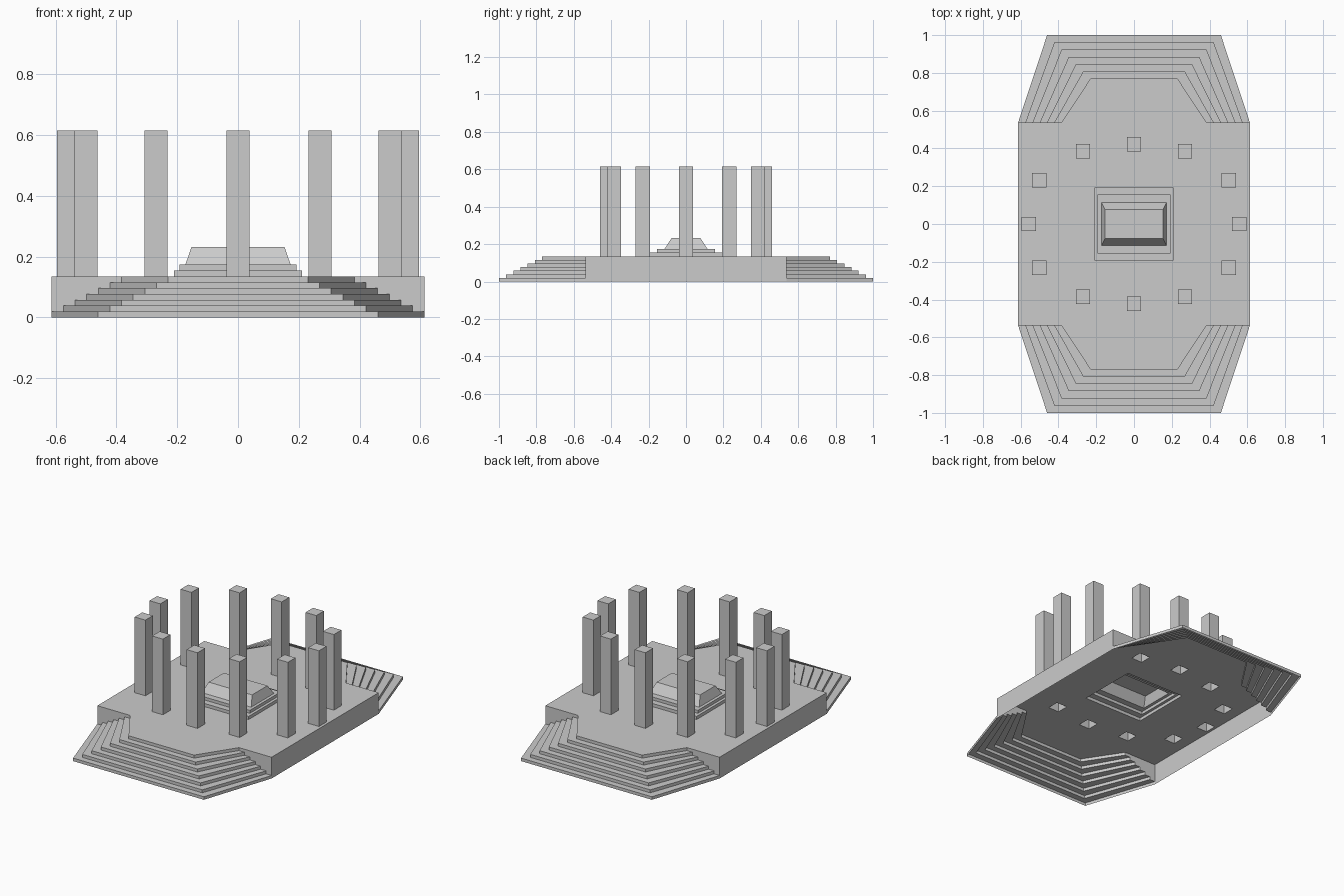
import bpy, bmesh

if "Cube" in bpy.data.objects:
    bpy.data.objects.remove(bpy.data.objects["Cube"])

DECK_X, DECK_Y, DECK_Z = 0.613, 0.538, 0.135
STEPS = 7
RISE, RUN = DECK_Z / STEPS, 0.0383


def finish(bm, name):
    bmesh.ops.remove_doubles(bm, verts=bm.verts, dist=1e-5)
    bmesh.ops.recalc_face_normals(bm, faces=bm.faces)
    mesh = bpy.data.meshes.new(name)
    bm.to_mesh(mesh)
    bm.free()
    obj = bpy.data.objects.new(name, mesh)
    bpy.context.collection.objects.link(obj)
    return obj


def loft(bm, rings, closed):
    """Join successive point rows with quads; return the last row."""
    rows = [[bm.verts.new(p) for p in r] for r in rings]
    for a, b in zip(rows, rows[1:]):
        n = len(a)
        for i in range(n if closed else n - 1):
            j = (i + 1) % n
            bm.faces.new((a[i], a[j], b[j], b[i]))
    return rows[-1]


def rect(cx, cy, hx, hy, z):
    return [(cx - hx, cy - hy, z), (cx + hx, cy - hy, z),
            (cx + hx, cy + hy, z), (cx - hx, cy + hy, z)]


def hollow_tower(name, rings):
    """Stack of rectangles, closed on top and open below."""
    bm = bmesh.new()
    bm.faces.new(loft(bm, rings, True))
    finish(bm, name)


def step_line(i, side, z):
    """Three-sided outline of step i, at the front (-1) or back (+1)."""
    d = RUN * i
    xo, xi, yo = DECK_X - d, 0.46 - d, 1.0 - d
    return [(-xo, side * DECK_Y, z), (-xi, side * yo, z),
            (xi, side * yo, z), (xo, side * DECK_Y, z)]


# pillar positions: four-way mirrored ring of twelve
pillars = sorted({(sx * x, sy * y)
                  for x, y in [(0, .423), (.27, .385), (.501, .231), (.558, 0)]
                  for sx in (1, -1) for sy in (1, -1)})
P = 0.038

# deck top, open under the pillars and the altar
bm = bmesh.new()
last = STEPS - 1
outline = ([(-DECK_X, -DECK_Y, DECK_Z)] + step_line(last, -1, DECK_Z)
           + [(DECK_X, -DECK_Y, DECK_Z), (DECK_X, DECK_Y, DECK_Z)]
           + step_line(last, 1, DECK_Z)[::-1] + [(-DECK_X, DECK_Y, DECK_Z)])
loops = [outline, rect(0, 0, .21, .194, DECK_Z)]
loops += [rect(x, y, P, P, DECK_Z) for x, y in pillars]
for loop in loops:
    vs = [bm.verts.new(p) for p in loop]
    for a, b in zip(vs, vs[1:] + vs[:1]):
        bm.edges.new((a, b))
bmesh.ops.triangle_fill(bm, use_beauty=True, edges=bm.edges[:], normal=(0, 0, 1))
finish(bm, "deck")

# side walls, and end walls cut to the stair profile
bm = bmesh.new()
for s in (-1, 1):
    x = s * DECK_X
    loft(bm, [[(x, -DECK_Y, z), (x, DECK_Y, z)] for z in (0, DECK_Z)], False)
    for t in (-1, 1):
        for i in range(1, STEPS):
            xi = s * (DECK_X - RUN * i)
            loft(bm, [[(xi, t * DECK_Y, z), (x, t * DECK_Y, z)]
                      for z in (i * RISE, (i + 1) * RISE)], False)
finish(bm, "deck_walls")

# stairs at both ends
for side, name in ((-1, "front_stairs"), (1, "back_stairs")):
    bm = bmesh.new()
    rings = []
    for i in range(STEPS):
        rings += [step_line(i, side, i * RISE), step_line(i, side, (i + 1) * RISE)]
    loft(bm, rings, False)
    finish(bm, name)

# ring of pillars
for n, (x, y) in enumerate(pillars):
    hollow_tower(f"pillar_{n + 1}", [rect(x, y, P, P, z) for z in (DECK_Z, .616)])

# stepped altar with a tapered top
hollow_tower("altar", [rect(0, 0, *r) for r in (
    (.21, .194, DECK_Z), (.21, .194, .155), (.192, .155, .155), (.192, .155, .174),
    (.173, .115, .174), (.153, .077, .232))])
